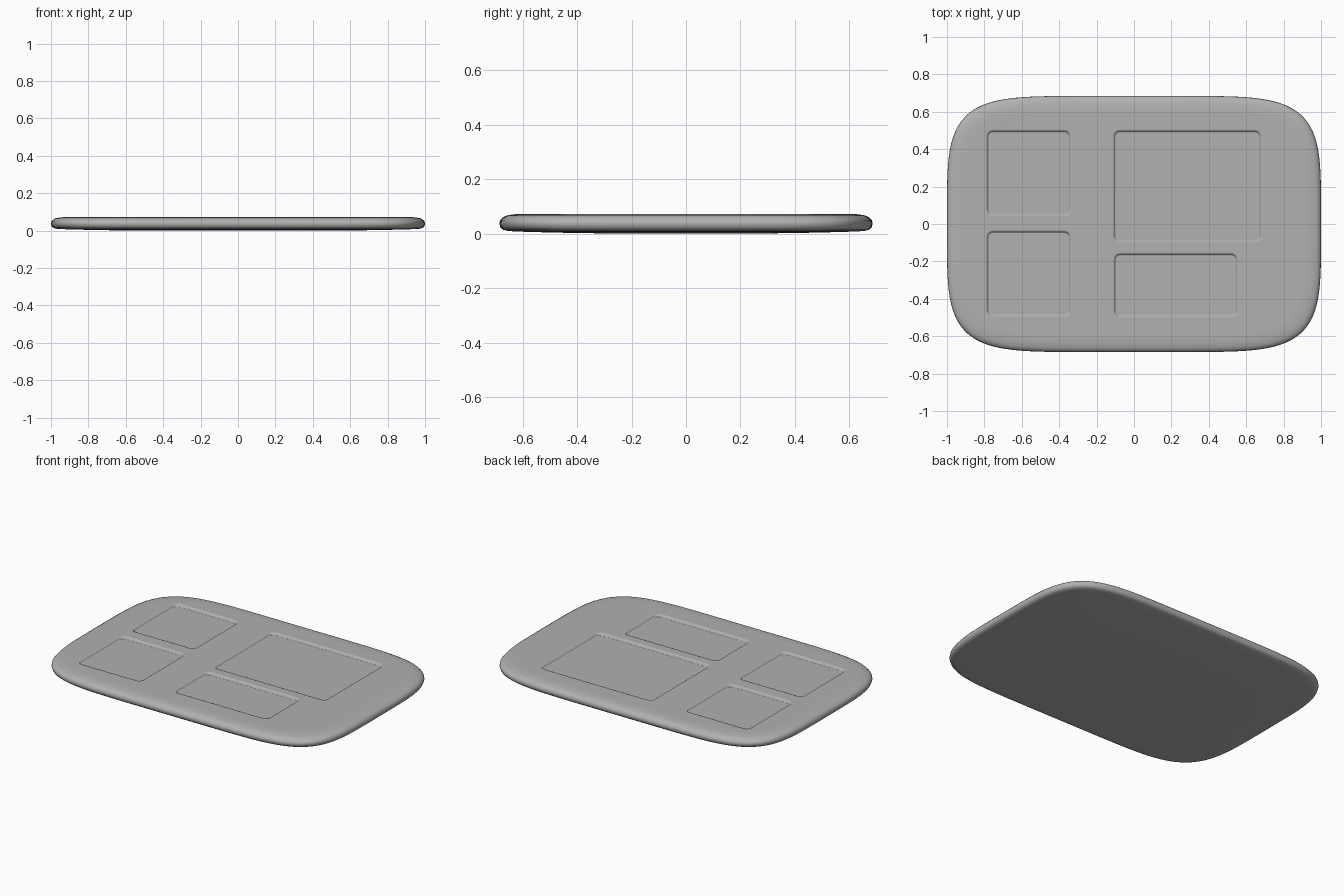
import bpy, bmesh
from math import sin, cos, pi, copysign

if "Cube" in bpy.data.objects:
    bpy.data.objects.remove(bpy.data.objects["Cube"])


def loft(name, rings):
    """Skin a stack of closed rings and cap both ends."""
    bm = bmesh.new()
    loops = [[bm.verts.new(p) for p in ring] for ring in rings]
    n = len(loops[0])
    for a, b in zip(loops, loops[1:]):
        for i in range(n):
            j = (i + 1) % n
            bm.faces.new((a[i], a[j], b[j], b[i]))
    bm.faces.new(loops[0][::-1])
    bm.faces.new(loops[-1])
    bmesh.ops.recalc_face_normals(bm, faces=bm.faces)
    me = bpy.data.meshes.new(name)
    bm.to_mesh(me)
    bm.free()
    ob = bpy.data.objects.new(name, me)
    bpy.context.collection.objects.link(ob)
    return ob


def tray_ring(inset, z, n=160):
    ring = []
    for i in range(n):
        t = 2 * pi * (i + 0.5) / n
        c, s = cos(t), sin(t)
        ring.append((copysign(abs(c) ** (2 / 6), c) * (1 - inset),
                     copysign(abs(s) ** (2 / 4.4), s) * (0.685 - inset), z))
    return ring


def pocket_ring(x0, x1, y0, y1, grow, z, r=0.025, seg=5):
    ring = []
    r += grow
    x0, x1, y0, y1 = x0 - grow, x1 + grow, y0 - grow, y1 + grow
    corners = [(x1 - r, y1 - r), (x0 + r, y1 - r), (x0 + r, y0 + r), (x1 - r, y0 + r)]
    for k, (cx, cy) in enumerate(corners):
        for i in range(seg + 1):
            a = (k + i / seg) * pi / 2
            ring.append((cx + r * cos(a), cy + r * sin(a), z))
    return ring


grey = bpy.data.materials.new("mid_grey")
grey.diffuse_color = (0.44, 0.44, 0.44, 1)
grey.use_nodes = True
grey.node_tree.nodes["Principled BSDF"].inputs["Base Color"].default_value = grey.diffuse_color

# Slab: gently domed underside, rounded rim, flat top
profile = [(0.45, 0.0), (0.25, 0.003), (0.12, 0.006), (0.06, 0.008), (0.03, 0.010),
           (0.014, 0.014), (0.004, 0.022), (0.0, 0.036), (0.002, 0.048), (0.010, 0.058),
           (0.024, 0.066), (0.05, 0.071), (0.09, 0.073)]
tray = loft("tray", [tray_ring(d, z) for d, z in profile])
tray.data.materials.append(grey)

# Four shallow pockets with softened rims
pockets = [(-0.78, -0.347, 0.053, 0.493), (-0.78, -0.347, -0.485, -0.045),
           (-0.102, 0.672, -0.088, 0.493), (-0.10, 0.545, -0.488, -0.165)]
bpy.context.view_layer.objects.active = tray
tray.select_set(True)
for p in pockets:
    section = [(-0.004, 0.058), (0.0, 0.0595), (0.003, 0.066), (0.006, 0.070),
               (0.014, 0.0735), (0.014, 0.1)]
    cutter = loft("pocket_cutter", [pocket_ring(*p, g, z) for g, z in section])
    cutter.data.materials.append(grey)
    cutter.hide_render = True
    mod = tray.modifiers.new("pocket", 'BOOLEAN')
    mod.operation = 'DIFFERENCE'
    mod.solver = 'EXACT'
    mod.object = cutter
    bpy.ops.object.modifier_apply(modifier=mod.name)
    bpy.data.objects.remove(cutter)

# Smooth shading, keeping the large faces flat
bpy.ops.object.shade_smooth_by_angle(angle=0.9)
weighted = tray.modifiers.new("flat_faces", 'WEIGHTED_NORMAL')
weighted.keep_sharp = True
weighted.weight = 100
